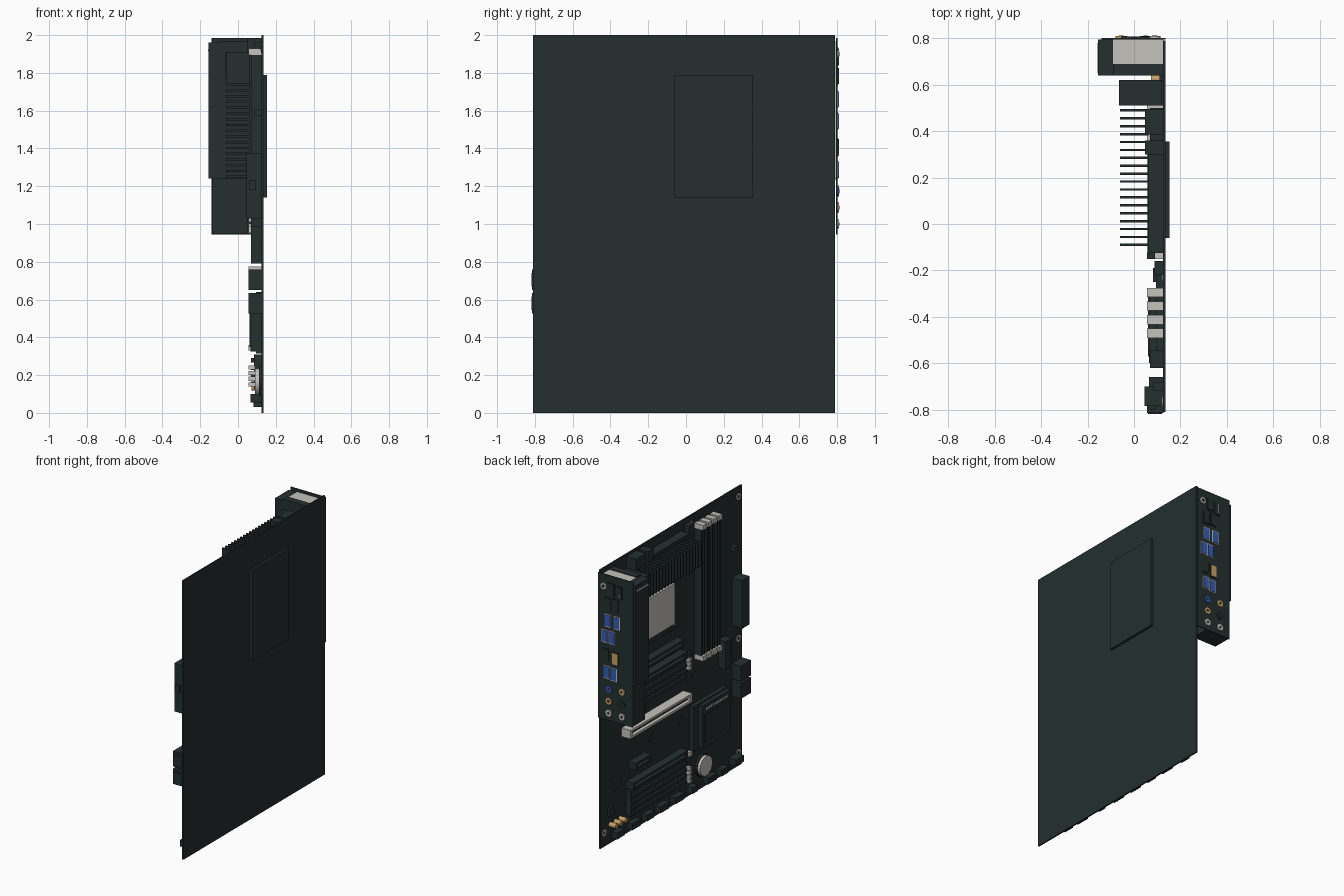
import bpy, bmesh, math
from mathutils import Matrix, Vector


def material(name, rgb):
    m = bpy.data.materials.new(name)
    m.diffuse_color = (*rgb, 1)
    return m


DARK = material("dark_green_black", (0.018, 0.028, 0.028))
SILVER = material("silver", (0.56, 0.54, 0.50))
BLUE = material("port_blue", (0.035, 0.11, 0.48))
GOLD = material("gold", (0.58, 0.36, 0.14))


def finish(name, bm, mat):
    me = bpy.data.meshes.new(name)
    bm.to_mesh(me)
    bm.free()
    me.materials.append(mat)
    ob = bpy.data.objects.new(name, me)
    bpy.context.collection.objects.link(ob)
    return ob


def add_box(bm, xs, ys, zs):
    size = Vector((xs[1] - xs[0], ys[1] - ys[0], zs[1] - zs[0]))
    mid = Vector((sum(xs), sum(ys), sum(zs))) / 2
    bmesh.ops.create_cube(bm, size=1, matrix=Matrix.Translation(mid) @ Matrix.Diagonal((*size, 1)))


def box(name, xs, ys, zs, mat=DARK):
    bm = bmesh.new()
    add_box(bm, xs, ys, zs)
    return finish(name, bm, mat)


def boxes(name, items, mat=DARK):
    bm = bmesh.new()
    for it in items:
        add_box(bm, *it)
    return finish(name, bm, mat)


def disc(name, centre, radius, depth, axis, mat, sides=20):
    bm = bmesh.new()
    rot = Matrix.Rotation(math.pi / 2, 4, "Y" if axis == "x" else "X")
    bmesh.ops.create_cone(bm, cap_ends=True, segments=sides, radius1=radius, radius2=radius,
                          depth=depth, matrix=Matrix.Translation(centre) @ rot)
    for f in bm.faces:
        f.smooth = len(f.verts) == 4
    for e in bm.edges:
        e.smooth = e.calc_face_angle(0) < 0.7
    return finish(name, bm, mat)


S = 0.127  # component side of the board

# Board and processor back plate
box("circuit_board", (0.125, 0.135), (-0.81, 0.79), (0, 2))
box("back_plate", (0.135, 0.153), (-0.06, 0.355), (1.14, 1.79))

# Mounting hole rings
for y, z in [(-0.77, 1.93), (-0.23, 1.935), (-0.77, 0.915), (-0.77, 0.095), (0.75, 0.1)]:
    disc("mounting_ring", (0.124, y, z), 0.024, 0.005, "x", SILVER, 16)
    disc("mounting_hole", (0.122, y, z), 0.011, 0.004, "x", DARK, 12)

# Processor and socket
box("socket", (0.11, S), (-0.03, 0.32), (1.27, 1.65))
box("processor", (0.09, 0.11), (0.0, 0.29), (1.32, 1.61), SILVER)
box("socket_lever", (0.098, 0.11), (-0.022, -0.01), (1.3, 1.6), SILVER)

# Memory slots with end clips
for i in range(4):
    y = -0.295 - 0.0587 * i
    box("memory_slot", (0.08, S), (y - 0.018, y + 0.018), (0.99, 1.9))
    boxes("memory_slot_rails", [((0.07, 0.08), (y + s - 0.005, y + s + 0.005), (0.99, 1.9))
                                for s in (-0.013, 0.013)])
    boxes("memory_clips", [((0.055, S), (y - 0.02, y + 0.02), z)
                           for z in ((1.895, 1.93), (0.955, 0.99))], SILVER)

# Upper cooler: base block plus fins spaced along y
box("upper_cooler_base", (0.06, S), (-0.125, 0.36), (1.73, 1.93))
boxes("upper_cooler_fins", [((-0.06, 0.062), (y - 0.005, y + 0.005), (1.74, 1.91))
                            for y in [-0.09 + 0.0341 * i for i in range(18)]])
# Side cooler: base block plus fins spaced along z
box("side_cooler_base", (0.06, 0.125), (0.51, 0.62), (1.23, 1.8))
boxes("side_cooler_fins", [((-0.063, 0.062), (0.51, 0.62), (z - 0.006, z + 0.006))
                           for z in [1.25 + 0.0305 * i for i in range(18)]])
box("side_cooler_cap", (-0.065, 0.12), (0.51, 0.62), (1.785, 1.91))

# Power connectors along the top edge
box("power_plug_small", (0.048, S), (0.3, 0.36), (1.87, 1.985))
box("power_plug_large", (0.048, S), (0.385, 0.495), (1.87, 1.985))
box("fan_header_top", (0.088, S), (-0.22, -0.16), (1.9, 1.96))

# Connectors along the front edge
box("main_power_plug", (0.045, S), (-0.785, -0.7), (1.03, 1.375))
box("main_power_latch", (0.06, 0.095), (-0.8, -0.785), (1.18, 1.23))
box("fan_header_front", (0.085, S), (-0.72, -0.68), (1.575, 1.61))
box("front_port_header", (0.07, S), (-0.62, -0.545), (0.79, 0.99))
for z in (0.525, 0.65):
    boxes("drive_ports", [((0.055, S), (-0.815, -0.7), (z, z + 0.11)),
                          ((0.06, 0.12), (-0.819, -0.815), (z + 0.02, z + 0.09))])

# Input/output housing and port shield
box("shroud_cover", (-0.155, -0.09), (0.64, 0.795), (1.24, 1.96))
box("shroud_lower", (-0.138, 0.05), (0.66, 0.79), (0.95, 1.24))
box("shroud_inner", (-0.09, 0.125), (0.64, 0.69), (1.24, 1.97))
box("port_stack", (-0.09, 0.125), (0.69, 0.795), (1.24, 1.965), SILVER)
box("port_stack_lining", (-0.09, 0.124), (0.685, 0.796), (1.235, 1.94))
box("port_shield", (-0.14, 0.135), (0.795, 0.802), (0.945, 1.985))
box("shroud_trim", (-0.158, -0.155), (0.65, 0.78), (1.915, 1.925), SILVER)


def port(x, z, w, h, mat):
    # metal rim with a coloured tongue plate
    box("port_rim", (x - w / 2 - 0.005, x + w / 2 + 0.005), (0.79, 0.806),
        (z - h / 2 - 0.006, z + h / 2 + 0.006), SILVER if mat == BLUE else DARK)
    box("port_face", (x - w / 2, x + w / 2), (0.8, 0.809), (z - h / 2, z + h / 2), mat)


for x, z in [(0.057, 1.66), (-0.014, 1.66), (0.08, 1.545), (0.025, 1.545), (0.065, 1.29), (0.01, 1.285)]:
    port(x, z, 0.042, 0.082, BLUE)
port(0, 1.40, 0.044, 0.08, GOLD)
for x, z in [(0.07, 1.41), (0.06, 1.78), (0.0, 1.785), (0.03, 1.89), (-0.03, 1.88)]:
    port(x, z, 0.044, 0.08, DARK)
box("port_edge_strip", (-0.045, -0.037), (0.8, 0.809), (1.85, 1.92), SILVER)
disc("round_port", (0.09, 0.803, 1.9), 0.024, 0.014, "y", SILVER)
disc("round_port_core", (0.09, 0.808, 1.9), 0.012, 0.008, "y", DARK)

# Sound jacks in two columns
for x, z, m in [(0.05, 1.17, BLUE), (-0.055, 1.178, GOLD), (0.05, 1.085, GOLD),
                (-0.055, 1.09, DARK), (0.05, 1.0, SILVER), (-0.055, 1.0, SILVER)]:
    disc("sound_jack", (x, 0.803, z), 0.025, 0.014, "y", m)
    disc("sound_jack_hole", (x, 0.808, z), 0.009, 0.007, "y", DARK, 12)


def slot(name, z, y0, y1, mat, x=0.068, w=0.05):
    # long expansion slot: two rails around a recessed channel
    boxes(name, [((x, S), (y0, y1), (z + s - 0.008, z + s + 0.008)) for s in (-w / 2 + 0.008, w / 2 - 0.008)]
          + [((x, S), y, (z - w / 2, z + w / 2)) for y in ((y0, y0 + 0.02), (y1 - 0.02, y1))], mat)
    box(name + "_channel", (x + 0.025, S), (y0 + 0.02, y1 - 0.02), (z - w / 2 + 0.01, z + w / 2 - 0.01))


# Expansion slots and drive cooling plates
slot("metal_slot", 0.745, -0.15, 0.55, SILVER, 0.055, 0.062)
slot("short_slot", 0.48, 0.29, 0.47, DARK)
slot("upper_slot", 1.16, -0.08, 0.34, DARK)
for z in (0.35, 1.06):
    slot("long_slot", z, -0.12, 0.5, DARK)
for z0, z1, c0, c1 in [(0.13, 0.31, 0.14, 0.29), (0.88, 1.02, 0.95, 1.04)]:
    box("drive_cooler", (0.085, S), (-0.12, 0.5), (z0, z1))
    n = int((z1 - z0) / 0.042)
    boxes("drive_cooler_ribs", [((0.07, 0.085), (-0.11, 0.49), (z0 + 0.012 + 0.042 * i, z0 + 0.035 + 0.042 * i))
                                for i in range(n)])
    k = int((c1 - c0) / 0.03)
    boxes("cooler_end_clips", [((0.055, 0.09), (-0.145, -0.122), (c0 + 0.03 * i, c0 + 0.03 * i + 0.022))
                               for i in range(k)], SILVER)
    box("slot_end_clip", (0.055, 0.09), (-0.15, -0.122), (z1 + 0.02, z1 + 0.05),
        SILVER if z0 < 0.5 else DARK)

# Chipset cooler
box("chipset_base", (0.095, S), (-0.6, -0.22), (0.315, 0.64))
box("chipset_plate", (0.065, 0.095), (-0.6, -0.28), (0.325, 0.63))
box("chipset_panel", (0.061, 0.065), (-0.57, -0.31), (0.35, 0.56))
boxes("chipset_trim", [((0.062, 0.065), (y, y + 0.018), (0.59, 0.605))
                       for y in [-0.56 + 0.025 * i for i in range(10)]], SILVER)

# Coin battery in its holder
disc("battery_holder", (0.119, -0.36, 0.165), 0.08, 0.016, "x", DARK, 28)
disc("battery", (0.104, -0.36, 0.165), 0.07, 0.026, "x", SILVER, 28)

# Sound capacitors and small chips
for y in (0.57, 0.625, 0.68):
    disc("capacitor", (0.1, y, 0.135), 0.018, 0.055, "x", GOLD, 14)
for y, z, w, h in [(0.68, 0.23, 0.06, 0.06), (-0.1, 0.59, 0.03, 0.05), (0.62, 0.4, 0.07, 0.07),
                   (-0.2, 0.85, 0.05, 0.04), (0.25, 0.59, 0.04, 0.04)]:
    box("small_chip", (0.11, S), (y - w / 2, y + w / 2), (z - h / 2, z + h / 2))

# Row of headers along the bottom edge
for y, w in [(0.62, 0.08), (0.44, 0.1), (0.28, 0.08), (0.12, 0.1), (-0.05, 0.1), (-0.22, 0.06),
             (-0.42, 0.1), (-0.56, 0.08)]:
    box("bottom_header", (0.082, S), (y - w / 2, y + w / 2), (0.03, 0.075))
box("corner_header", (0.065, S), (-0.75, -0.66), (0.055, 0.1))
